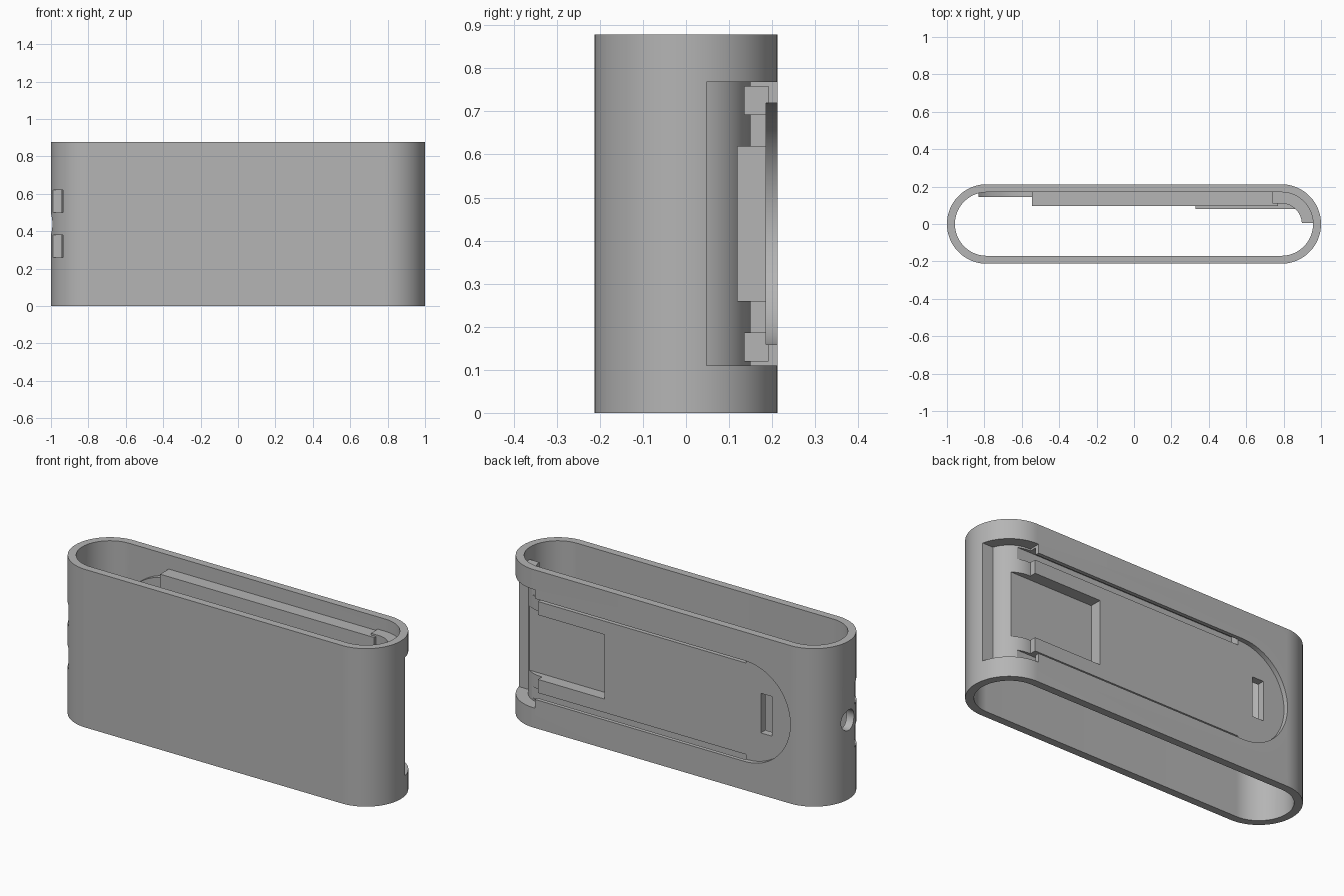
import bpy, bmesh, math
from mathutils import Vector

if "Cube" in bpy.data.objects:
    bpy.data.objects.remove(bpy.data.objects["Cube"], do_unlink=True)

H, R, WALL = 0.878, 0.2125, 0.0425
CX = 1 - R            # centre of the rounded ends
MID = H / 2

grey = bpy.data.materials.new("plain_grey")
grey.use_nodes = True
colour = (0.46, 0.46, 0.46, 1)
grey.diffuse_color = colour
grey.node_tree.nodes["Principled BSDF"].inputs["Base Color"].default_value = colour


def arc(cx, cy, r, a, b, n=32):
    """Points on an arc from angle a to b, in degrees."""
    angles = [math.radians(a + (b - a) * i / n) for i in range(n + 1)]
    return [(cx + r * math.cos(t), cy + r * math.sin(t)) for t in angles]


def prism(name, outline, lo, hi, axis="z"):
    """Extrude a closed outline along one axis."""
    place = {"z": lambda u, v, w: (u, v, w),
             "y": lambda u, v, w: (u, w, v),
             "x": lambda u, v, w: (w, u, v)}[axis]
    bm = bmesh.new()
    face = bm.faces.new([bm.verts.new(place(u, v, lo)) for u, v in outline])
    top = bmesh.ops.extrude_face_region(bm, geom=[face])["geom"]
    verts = [g for g in top if isinstance(g, bmesh.types.BMVert)]
    bmesh.ops.translate(bm, verts=verts, vec=Vector(place(0, 0, hi - lo)))
    bmesh.ops.recalc_face_normals(bm, faces=bm.faces)
    mesh = bpy.data.meshes.new(name)
    bm.to_mesh(mesh)
    bm.free()
    mesh.materials.append(grey)
    obj = bpy.data.objects.new(name, mesh)
    bpy.context.collection.objects.link(obj)
    return obj


def box(name, x, y, z):
    return prism(name, [(x[0], y[0]), (x[1], y[0]), (x[1], y[1]), (x[0], y[1])], *z)


def stadium(r):
    return arc(CX, 0, r, -90, 90, 48) + arc(-CX, 0, r, 90, 270, 48)


def combine(target, tool, operation):
    """Apply a boolean and discard the tool."""
    tool.hide_render = True
    mod = target.modifiers.new(tool.name, "BOOLEAN")
    mod.object, mod.operation, mod.solver = tool, operation, "EXACT"
    bpy.context.view_layer.objects.active = target
    bpy.ops.object.modifier_apply(modifier=mod.name)
    bpy.data.objects.remove(tool, do_unlink=True)


def rounded_panel(r, x_end):
    """Panel outline with a half-round end, in x and z."""
    return arc(-0.51, MID, r, 90, 270) + [(x_end, MID - r), (x_end, MID + r)]


def end_pocket(r, x, y_low, far):
    """Curved pocket outline that follows the rounded end."""
    low = math.degrees(math.asin(y_low / r))
    return [(x, far), (x, r)] + arc(CX, 0, r, 90, low)


# Hollow sleeve, open at the top and bottom
body = prism("sleeve_body", stadium(R), 0, H)
combine(body, prism("sleeve_cavity", stadium(R - WALL), -0.1, H + 0.1), "DIFFERENCE")

# Inner backing that keeps wall thickness behind each recess
BURY = 0.192
shell = end_pocket(0.11, 0.74, 0.005, BURY) + arc(CX, 0, BURY, 1.5, 90)
backing = [prism("panel_backing", rounded_panel(0.28 + WALL, 0.77), 0.145, BURY, "y"),
           prism("pocket_backing", shell, 0.068, H - 0.068),
           box("window_backing", (0.33, 0.895), (0.08, 0.15), (0.217, H - 0.217))]
for z in ((0.078, 0.228), (H - 0.228, H - 0.078)):
    backing.append(box("rail_backing", (-0.545, 0.77), (0.095, BURY - 0.002), z))
for part in backing:
    combine(body, part, "UNION")

# Recess for the sliding cover: panel, end pocket, window, undercut rails
pocket = end_pocket(0.15, 0.78, 0.048, 0.3) + [(1.2, 0.048), (1.2, 0.3)]
cuts = [prism("panel_recess", rounded_panel(0.28, 1.1), 0.186, 0.29, "y"),
        prism("end_pocket", pocket, 0.11, H - 0.11),
        box("window_recess", (0.37, 1.15), (0.12, 0.28), (0.26, H - 0.26)),
        box("latch_slot", (-0.66, -0.59), (0.1, 0.27), (MID - 0.11, MID + 0.11))]
for z in ((0.12, 0.185), (H - 0.185, H - 0.12)):
    cuts.append(box("rail_groove", (-0.5, 1.05), (0.136, 0.191), z))

# Round hole and two shallow slots in the opposite end
cuts.append(prism("end_hole", arc(0, MID, 0.057, 0, 348.75, 31), -1.1, -0.85, "x"))
for z in (MID - 0.12, MID + 0.12):
    cuts.append(box("side_slot", (-0.99, -0.935), (-0.3, -0.07), (z - 0.06, z + 0.06)))
for part in cuts:
    combine(body, part, "DIFFERENCE")

bpy.ops.object.select_all(action="DESELECT")
body.select_set(True)
bpy.context.view_layer.objects.active = body
bpy.ops.object.shade_smooth_by_angle(angle=math.radians(25))
